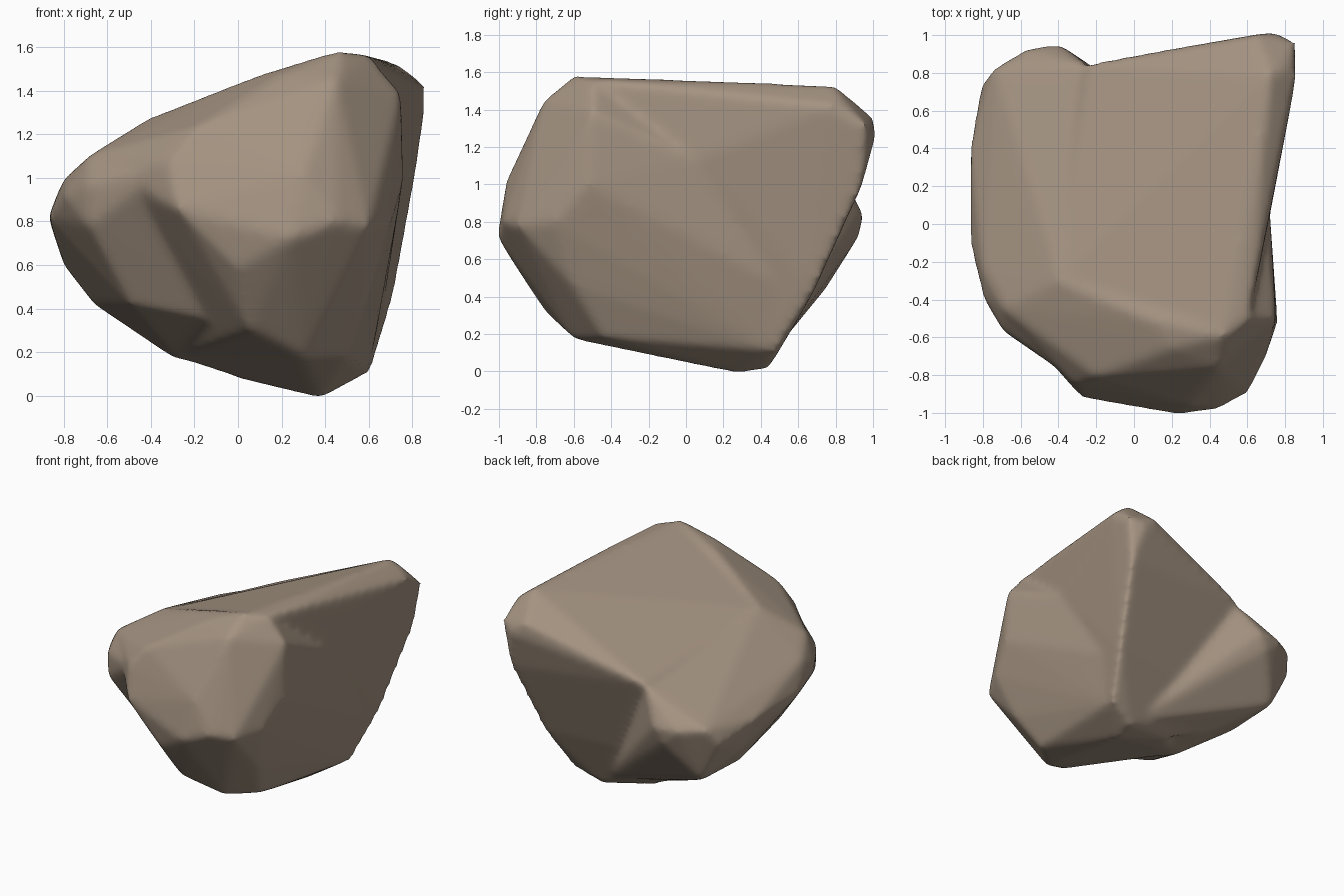
import bpy
import bmesh

cube = bpy.data.objects.get("Cube")
if cube:
    bpy.data.objects.remove(cube, do_unlink=True)

# Single stone colour
stone = bpy.data.materials.new("warm_grey_stone")
stone.use_nodes = True
stone_colour = (.37, .29, .22, 1)
stone.diffuse_color = stone_colour
shader = next(n for n in stone.node_tree.nodes if n.type == "BSDF_PRINCIPLED")
shader.inputs["Base Color"].default_value = stone_colour
shader.inputs["Roughness"].default_value = .9

# Front mass: high peak, blunt nose, keel
front_mass = [
    (.47, -.59, 1.59), (.61, -.5, 1.56), (.75, -.5, 1.39), (.76, -.52, 1),
    (.6, -.6, .46), (.5, -.44, .18), (.2, -.66, 1.48), (.45, -.76, 1.45),
    (.3, -.96, 1.02), (.45, -.98, .8), (.24, -1.01, .72), (.6, -.9, .78),
    (.7, -.7, .8), (-.28, -.92, .86), (-.2, -.81, 1.23), (-.32, -.85, 1.07),
    (0, -.92, .58), (.05, -.74, .3), (.3, -.6, .17), (-.45, -.67, .9),
    (.38, .27, -.01), (.4, .43, .01), (-.29, .1, .18), (0, .36, .08),
    (.72, .05, 1.13), (.6, .45, .11), (.67, .58, .42), (.08, -.5, 1.47),
    (-.4, -.3, 1.28), (-.69, -.45, 1.1),
]

# Back wedge: raised rear corner with a ridge running down to the keel
back_wedge = [
    (.72, .8, 1.53), (.64, 1, 1.36), (.74, 1.02, 1.27), (.8, .82, 1.47),
    (.86, .78, 1.42), (.86, .96, 1.32), (.81, .94, .98), (.71, .69, .43),
    (.61, .48, .1), (.4, .44, .01), (.47, -.58, 1.58), (.61, -.5, 1.56),
    (.72, .05, 1.13), (-.25, .85, 1.08), (-.4, -.3, 1.27), (0, .36, .08),
    (-.3, .42, .22), (-.15, .58, .42),
]

# Side shoulder: low rounded lump
side_shoulder = [
    (-.87, .4, .82), (-.87, -.1, .82), (-.81, .74, .74), (-.74, .83, .86),
    (-.57, .93, .84), (-.39, .95, .84), (-.45, .93, .73), (-.65, .74, .43),
    (-.8, .5, .6), (-.66, .3, .42), (-.29, .1, .17), (-.3, .42, .21),
    (-.8, -.39, .92), (-.69, -.57, .97), (-.69, -.56, .78), (-.69, -.45, 1.1),
    (-.8, -.25, 1), (-.83, .1, .91), (-.72, .6, .89), (-.47, -.68, .88),
    (-.33, -.82, 1.05), (-.4, -.3, 1.28), (-.25, .84, 1.06), (.38, .43, .05),
    (.25, .5, .25), (-.5, -.4, .42), (.1, -.5, .3),
]


def add_hull(target, points):
    """Append the convex hull of the points to the target bmesh."""
    part = bmesh.new()
    for point in points:
        part.verts.new(point)
    result = bmesh.ops.convex_hull(part, input=part.verts)
    loose = {g for g in result["geom_interior"] if isinstance(g, bmesh.types.BMVert)}
    bmesh.ops.delete(part, geom=list(loose), context="VERTS")
    bmesh.ops.recalc_face_normals(part, faces=part.faces)
    scratch = bpy.data.meshes.new("scratch_hull")
    part.to_mesh(scratch)
    part.free()
    target.from_mesh(scratch)
    bpy.data.meshes.remove(scratch)


# Merge the masses into one boulder
builder = bmesh.new()
for mass in (front_mass, back_wedge, side_shoulder):
    add_hull(builder, mass)
mesh = bpy.data.meshes.new("boulder")
builder.to_mesh(mesh)
builder.free()
mesh.materials.append(stone)
boulder = bpy.data.objects.new("boulder", mesh)
bpy.context.collection.objects.link(boulder)

# Fuse the skin and wear down its edges
fuse = boulder.modifiers.new("fuse", "REMESH")
fuse.mode = "VOXEL"
fuse.voxel_size = .02
fuse.use_smooth_shade = True
wear = boulder.modifiers.new("wear", "SMOOTH")
wear.factor = .5
wear.iterations = 18
